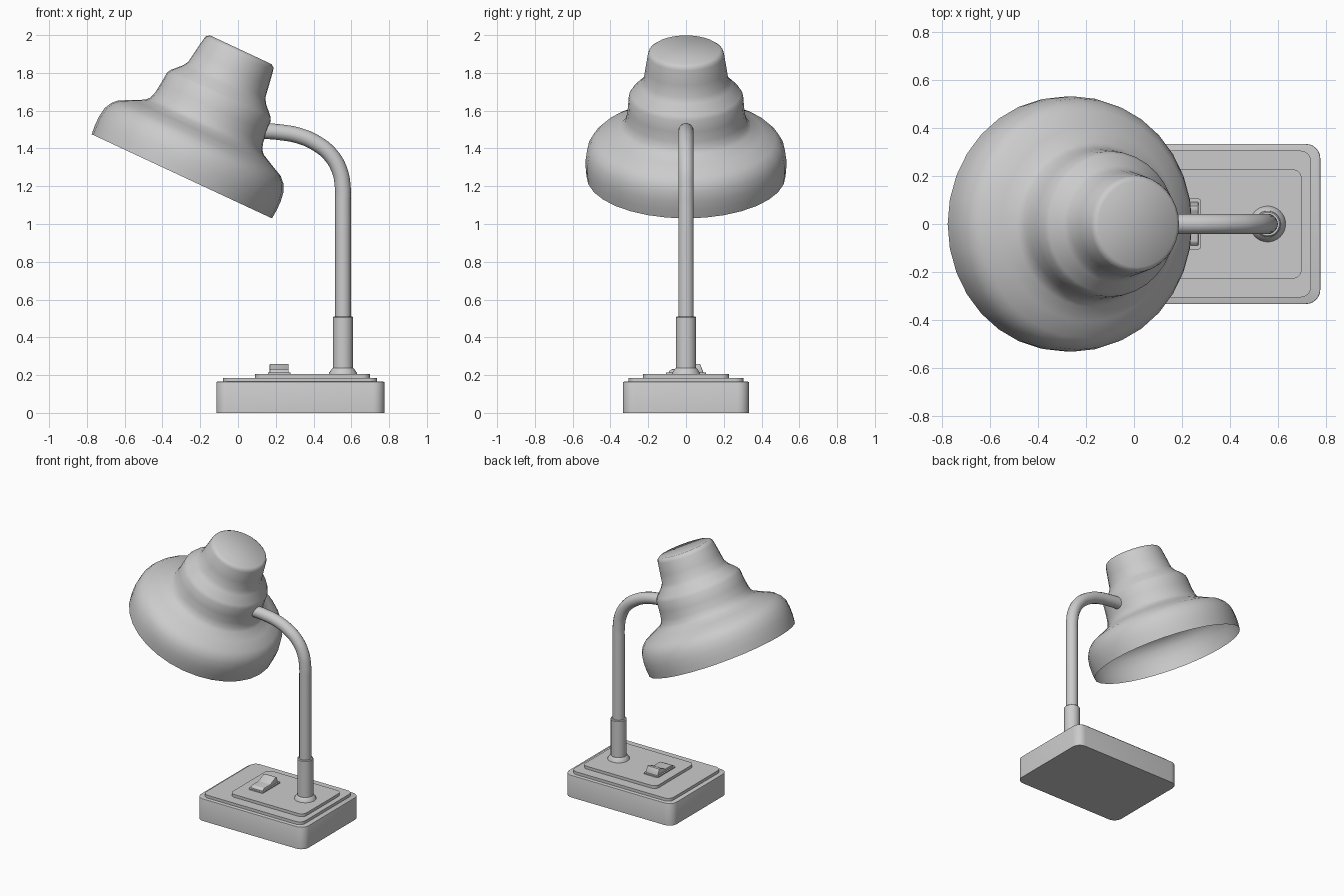
import bpy, bmesh, math
from mathutils import Vector

if "Cube" in bpy.data.objects:
    bpy.data.objects.remove(bpy.data.objects["Cube"])


def finish(bm, name, angle=35):
    bmesh.ops.recalc_face_normals(bm, faces=bm.faces)
    me = bpy.data.meshes.new(name)
    bm.to_mesh(me)
    bm.free()
    ob = bpy.data.objects.new(name, me)
    bpy.context.collection.objects.link(ob)
    bpy.ops.object.select_all(action='DESELECT')
    ob.select_set(True)
    bpy.context.view_layer.objects.active = ob
    bpy.ops.object.shade_smooth_by_angle(angle=math.radians(angle))
    return ob


def rounded_slab(name, x0, x1, half_y, z0, z1, r, edge=0.0):
    """Slab with rounded vertical corners and an optional softened top edge."""
    bm = bmesh.new()
    verts = []
    for i, (cx, cy) in enumerate([(x1 - r, half_y - r), (x0 + r, half_y - r),
                                  (x0 + r, r - half_y), (x1 - r, r - half_y)]):
        for k in range(7):
            a = math.radians(90 * i + 15 * k)
            verts.append(bm.verts.new((cx + r * math.cos(a), cy + r * math.sin(a), z0)))
    bottom = bm.faces.new(verts)
    ext = bmesh.ops.extrude_face_region(bm, geom=[bottom], use_keep_orig=True)
    top = [v for v in ext['geom'] if isinstance(v, bmesh.types.BMVert)]
    bmesh.ops.translate(bm, verts=top, vec=(0, 0, z1 - z0))
    if edge:
        rim = [e for e in bm.edges if all(v.co.z > z1 - 1e-4 for v in e.verts)]
        bmesh.ops.bevel(bm, geom=rim, offset=edge, segments=2, affect='EDGES', profile=0.5)
    return finish(bm, name)


def lathe(name, profile, n=32, angle=35, close_bottom=True):
    """Solid of revolution about local z from (radius, height) points."""
    bm = bmesh.new()
    rings = [[bm.verts.new((r * math.cos(2 * math.pi * i / n),
                            r * math.sin(2 * math.pi * i / n), h)) for i in range(n)]
             for r, h in profile]
    for a, b in zip(rings, rings[1:]):
        for i in range(n):
            j = (i + 1) % n
            bm.faces.new((a[i], a[j], b[j], b[i]))
    if close_bottom:
        bm.faces.new(rings[0])
    bm.faces.new(rings[-1])
    return finish(bm, name, angle)


# Stepped base
rounded_slab("base", -0.115, 0.775, 0.333, 0.0, 0.165, 0.06, 0.004)
rounded_slab("base_plate", -0.08, 0.737, 0.305, 0.16, 0.186, 0.045)
rounded_slab("top_plate", 0.09, 0.698, 0.228, 0.18, 0.207, 0.04)

# Rocker switch and its surround
rounded_slab("switch_frame", 0.158, 0.278, 0.106, 0.2, 0.215, 0.012)
bm = bmesh.new()
side = [(-0.09, 0.21), (-0.09, 0.22), (-0.075, 0.232), (0.0, 0.232),
        (0.058, 0.259), (0.075, 0.259), (0.094, 0.21)]
face = bm.faces.new([bm.verts.new((0.168, y, z)) for y, z in side])
ext = bmesh.ops.extrude_face_region(bm, geom=[face], use_keep_orig=True)
bmesh.ops.translate(bm, vec=(0.1, 0, 0),
                    verts=[v for v in ext['geom'] if isinstance(v, bmesh.types.BMVert)])
bmesh.ops.bevel(bm, geom=list(bm.edges), offset=0.004, segments=2, affect='EDGES', profile=0.5)
finish(bm, "switch_rocker", 30)

# Flared flange and collar holding the arm
ARM_X = 0.556
flange = lathe("arm_flange", [(0.076, 0.2), (0.074, 0.211), (0.06, 0.232), (0.055, 0.237)])
collar = lathe("arm_collar", [(0.054, 0.22), (0.054, 0.505), (0.049, 0.51)])
for ob in (flange, collar):
    ob.location.x = ARM_X

# Bent tube arm
cu = bpy.data.curves.new("arm", 'CURVE')
cu.dimensions = '3D'
cu.bevel_depth = 0.042
cu.bevel_resolution = 5
cu.resolution_u = 6
cu.use_fill_caps = True
path = [(ARM_X, 0.45), (ARM_X, 0.8), (ARM_X, 1.1), (0.555, 1.19), (0.539, 1.28),
        (0.49, 1.366), (0.41, 1.43), (0.32, 1.468), (0.22, 1.486), (0.12, 1.494)]
sp = cu.splines.new('BEZIER')
sp.bezier_points.add(len(path) - 1)
for p, (x, z) in zip(sp.bezier_points, path):
    p.co = (x, 0, z)
    p.handle_left_type = p.handle_right_type = 'AUTO'
arm = bpy.data.objects.new("arm", cu)
bpy.context.collection.objects.link(arm)
bpy.ops.object.select_all(action='DESELECT')
arm.select_set(True)
bpy.context.view_layer.objects.active = arm
bpy.ops.object.convert(target='MESH')
bpy.ops.object.shade_smooth_by_angle(angle=math.radians(40))

# Tilted bell-shaped shade, hollow and open at the rim
shade = lathe("shade", [
    (0.527, 0.0), (0.531, 0.05), (0.531, 0.1), (0.523, 0.155), (0.503, 0.193),
    (0.475, 0.222), (0.404, 0.257), (0.345, 0.287), (0.326, 0.309), (0.315, 0.345),
    (0.308, 0.40), (0.303, 0.465), (0.29, 0.487), (0.243, 0.535), (0.225, 0.564),
    (0.215, 0.63), (0.202, 0.711), (0.196, 0.727), (0.18, 0.739)], 32, 50, False)
shade.location = Vector((-0.2975, 0, 1.2525))
shade.rotation_euler = (0, math.radians(25), 0)
